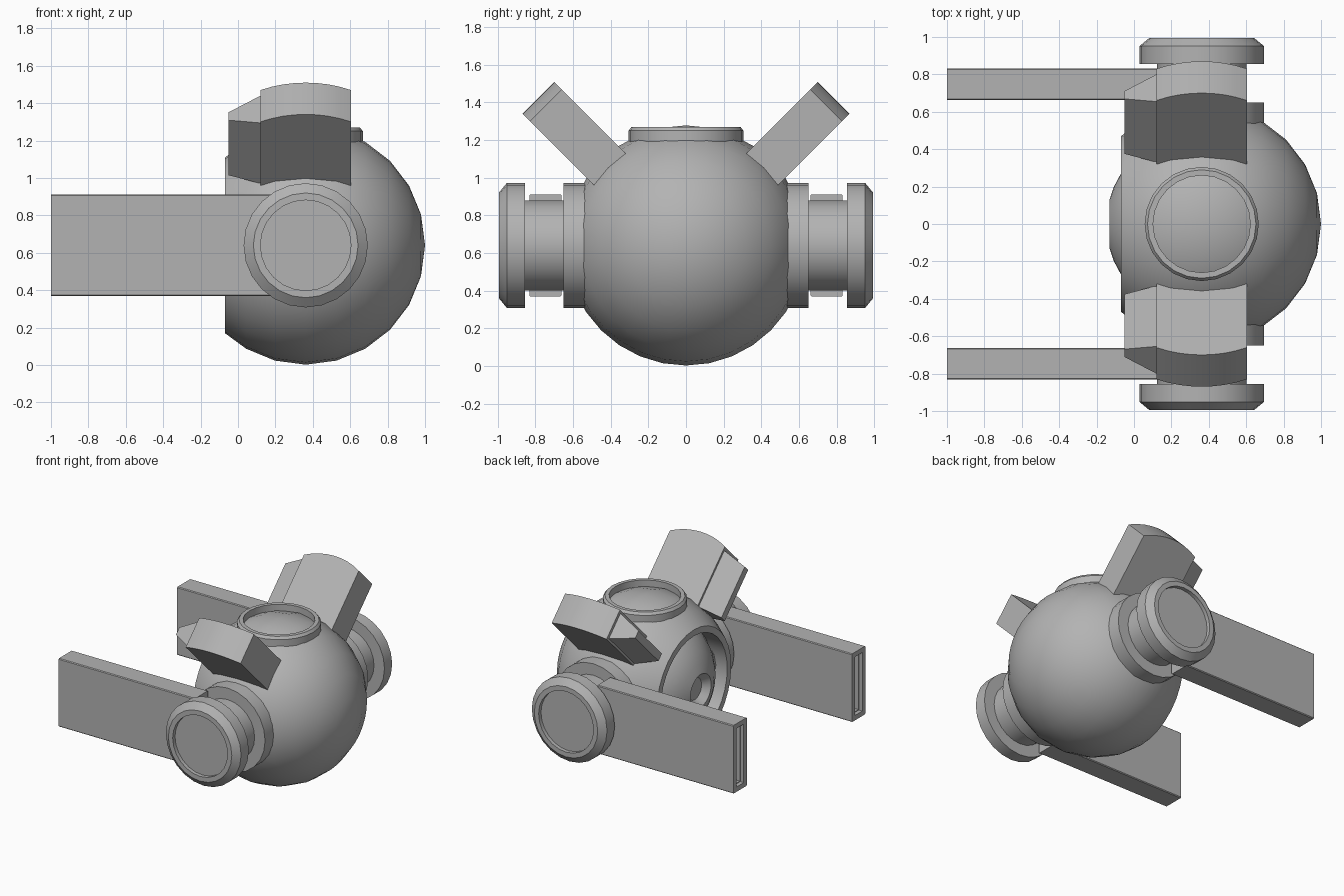
import bpy, bmesh
from math import pi, sin, cos, sqrt, radians, acos
from mathutils import Vector

if "Cube" in bpy.data.objects:
    bpy.data.objects.remove(bpy.data.objects["Cube"])

C = Vector((0.362, 0, 0.64))     # centre of the ball body
R, R_IN = 0.638, 0.51            # outer shell and inner ball radii

grey = bpy.data.materials.new("dark_grey")
grey.diffuse_color = (0.45, 0.45, 0.45, 1)
grey.use_nodes = True
grey.node_tree.nodes["Principled BSDF"].inputs["Base Color"].default_value = grey.diffuse_color


def finish(name, bm, angle=30):
    bmesh.ops.remove_doubles(bm, verts=bm.verts, dist=1e-5)
    bmesh.ops.recalc_face_normals(bm, faces=bm.faces)
    me = bpy.data.meshes.new(name)
    bm.to_mesh(me)
    bm.free()
    me.materials.append(grey)
    ob = bpy.data.objects.new(name, me)
    bpy.context.collection.objects.link(ob)
    bpy.ops.object.select_all(action='DESELECT')
    ob.select_set(True)
    bpy.context.view_layer.objects.active = ob
    bpy.ops.object.shade_smooth_by_angle(angle=radians(angle))
    return ob


def lathe(name, profile, axis, segs=24, angle=30):
    """Revolve (radius, height) points about an axis through the body centre."""
    bm = bmesh.new()
    q = Vector((0, 0, 1)).rotation_difference(Vector(axis))
    rings = []
    for r, h in profile:
        n = segs if r > 1e-6 else 1
        rings.append([bm.verts.new(C + q @ Vector((r * cos(2 * pi * i / segs), r * sin(2 * pi * i / segs), h)))
                      for i in range(n)])
    for a, b in zip(rings, rings[1:]):
        for i in range(segs):
            j = (i + 1) % segs
            vs = []
            for v in (a[i % len(a)], a[j % len(a)], b[j % len(b)], b[i % len(b)]):
                if v not in vs:
                    vs.append(v)
            if len(vs) > 2:
                bm.faces.new(vs)
    return finish(name, bm, angle)


def loft(bm, a, b):
    """Closed solid between two matching outlines."""
    a = [bm.verts.new(p) for p in a]
    b = [bm.verts.new(p) for p in b]
    n = len(a)
    for i in range(n):
        bm.faces.new((a[i], a[(i + 1) % n], b[(i + 1) % n], b[i]))
    bm.faces.new(a)
    bm.faces.new(b)


# Ball body: shell cut open at the -x side, groove, inner ball, eye socket
end = pi - acos(0.432 / R)
prof = [(R * sin(t), -R * cos(t)) for t in [radians(15 * i) for i in range(9)] + [end]]
prof += [(0.42, 0.432), (0.42, sqrt(R_IN ** 2 - 0.42 ** 2))]
prof += [(r, sqrt(R_IN ** 2 - r * r)) for r in (0.36, 0.28, 0.20, 0.13)]
prof += [(0.085, 0.44), (0, 0.44)]
lathe("ball_body", prof, (-1, 0, 0), segs=32, angle=35)

# Raised ring on the top of the ball
lathe("top_ring", [(0.305, 0.53), (0.305, 0.61), (0.29, 0.63), (0.26, 0.63), (0.26, 0.55)], (0, 0, 1))

for side, tag in ((-1, "front"), (1, "rear")):
    # Shoulder: collar, neck and outer disc with a dished cap
    lathe(tag + "_shoulder",
          [(0, 0.4), (0.332, 0.4), (0.332, 0.65), (0.24, 0.65), (0.24, 0.855), (0.332, 0.855),
           (0.332, 0.952), (0.28, 0.995), (0.242, 0.995), (0.242, 0.965), (0, 0.965)],
          (0, side, 0))

    # Flat arm with softened long edges and a stepped slot in its end
    bm = bmesh.new()
    outline = [(dy * (0.085 - ky), dz * (0.272 - kz)) for dy, dz, ky, kz in
               ((-1, -1, .006, 0), (1, -1, .006, 0), (1, -1, 0, .006), (1, 1, 0, .006),
                (1, 1, .006, 0), (-1, 1, .006, 0), (-1, 1, 0, .006), (-1, -1, 0, .006))]
    loft(bm, *[[(x, side * 0.747 + y, 0.64 + z) for y, z in outline] for x in (-1, 0.2)])
    bmesh.ops.recalc_face_normals(bm, faces=bm.faces)
    cap = min(bm.faces, key=lambda f: f.calc_center_median().x)
    for thick, depth in ((0.042, -0.03), (0.016, -0.03)):
        bmesh.ops.inset_region(bm, faces=[cap], thickness=thick)
        bmesh.ops.inset_region(bm, faces=[cap], thickness=0.001, depth=depth)
    finish(tag + "_arm", bm, 20)

    # Tilted fin: u runs outward at 45 degrees, v across the thickness
    def fin(x, u, v):
        s = sqrt(0.5)
        return (x, side * (u + v) * s, C.z + (u - v) * s)

    arc = [(0.362 + 0.242 * k / 4, 0.56 + sqrt(0.55 ** 2 - (0.242 * k / 4) ** 2)) for k in range(-4, 5)]
    plan = [(0.604, 0.48), (0.12, 0.48)] + arc
    bm = bmesh.new()
    loft(bm, *[[fin(x, u, v) for x, u in plan] for v in (-0.12, 0.12)])
    finish(tag + "_fin", bm)

    # Tapered wedge on the -x edge of the fin
    bm = bmesh.new()
    loft(bm, *[[fin(x, u, v) for u, v in ((u0, -t), (u0, t), (u1, t), (u1, -t))]
               for x, u0, u1, t in ((-0.05, 0.56, 0.976, 0.03), (0.125, 0.57, 1.03, 0.105))])
    finish(tag + "_fin_wedge", bm)
